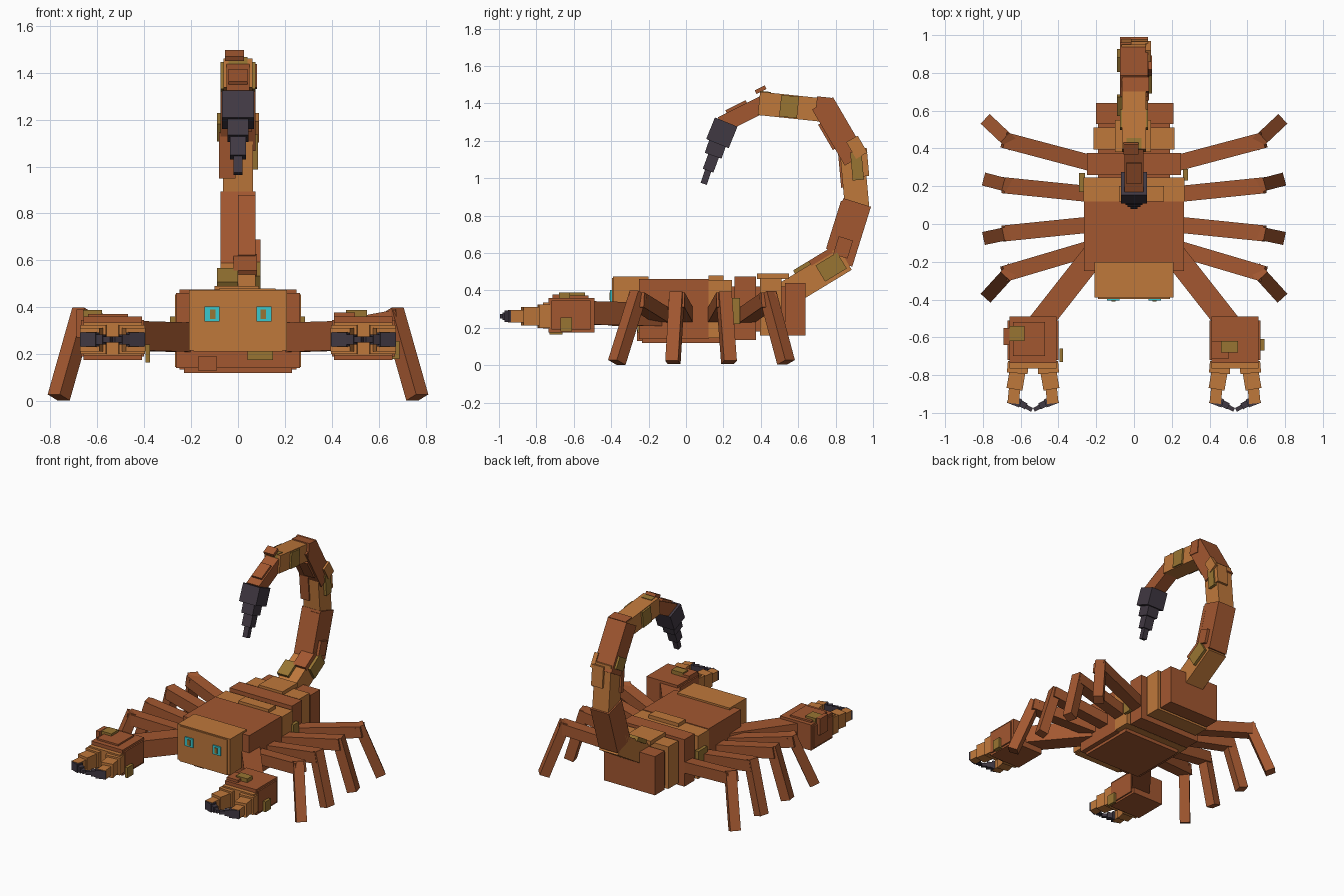
import bpy
from mathutils import Vector, Matrix

if "Cube" in bpy.data.objects:
    bpy.data.objects.remove(bpy.data.objects["Cube"])


def material(name, rgb):
    m = bpy.data.materials.new(name)
    lin = [((c / 255 + 0.055) / 1.055) ** 2.4 for c in rgb]
    m.diffuse_color = (*lin, 1)
    m.use_nodes = True
    m.node_tree.nodes["Principled BSDF"].inputs["Base Color"].default_value = m.diffuse_color
    return m


BROWN = material("brown", (162, 87, 48))
ORANGE = material("orange", (191, 120, 59))
OLIVE = material("olive", (152, 117, 50))
DARK = material("dark", (64, 56, 66))
CYAN = material("cyan", (56, 200, 206))


def solid(name, matrix, mat):
    """Unit cube moved into place by a matrix."""
    v = [matrix @ Vector((x, y, z)) for x in (-.5, .5) for y in (-.5, .5) for z in (-.5, .5)]
    f = [(0, 1, 3, 2), (4, 6, 7, 5), (0, 4, 5, 1), (2, 3, 7, 6), (0, 2, 6, 4), (1, 5, 7, 3)]
    me = bpy.data.meshes.new(name)
    me.from_pydata([tuple(p) for p in v], [], f)
    me.materials.append(mat)
    ob = bpy.data.objects.new(name, me)
    bpy.context.collection.objects.link(ob)


def box(name, x, y, z, mat):
    """Box from (low, high) ranges."""
    lo, hi = zip(*(sorted(r) for r in (x, y, z)))
    c = (Vector(lo) + Vector(hi)) / 2
    s = Vector(hi) - Vector(lo)
    solid(name, Matrix.Translation(c) @ Matrix.Diagonal((*s, 1)), mat)


def beam(name, p, q, w, h, mat, side=None, u=0, v=0):
    """Box running from p to q; u and v shift it sideways and along its normal."""
    p, q = Vector(p), Vector(q)
    d = (q - p).normalized()
    side = Vector(side) if side else d.cross(Vector((0, 0, 1))).normalized()
    n = side.cross(d)
    m = Matrix((side * w, n * h, q - p)).transposed().to_4x4()
    solid(name, Matrix.Translation((p + q) / 2 + side * u + n * v) @ m, mat)


# Body and abdomen rings
box("body", (-.265, .265), (-.25, .12), (.14, .46), BROWN)
box("belly", (-.23, .23), (-.235, .19), (.12, .2), BROWN)
box("ring_1", (-.268, .268), (.12, .245), (.145, .455), ORANGE)
box("core", (-.19, .19), (.1, .6), (.18, .42), BROWN)
box("ring_2", (-.25, .25), (.26, .375), (.135, .475), BROWN)
box("ring_3", (-.215, .215), (.395, .51), (.16, .465), ORANGE)
box("ring_4", (-.2, .21), (.53, .64), (.16, .44), BROWN)
box("ring_plate_front", (-.08, .16), (.12, .2), (.45, .48), ORANGE)
box("ring_plate_back", (-.1, .09), (.38, .55), (.46, .49), ORANGE)
box("side_patch", (.26, .285), (.23, .29), (.22, .36), OLIVE)
box("side_patch", (-.29, -.26), (.17, .27), (.22, .36), OLIVE)
box("belly_patch", (.04, .15), (-.258, -.2), (.175, .215), OLIVE)
box("belly_patch", (-.17, -.09), (-.262, -.2), (.13, .19), BROWN)

# Head and eyes
box("head", (-.21, .21), (-.39, -.2), (.215, .473), ORANGE)
box("head_shell", (-.19, .19), (-.396, -.3), (.21, .465), ORANGE)
for s in (-1, 1):
    box("eye", (s * .078, s * .143), (-.405, -.396), (.338, .402), CYAN)
    box("eye_pupil", (s * .097, s * .12), (-.41, -.405), (.35, .39), OLIVE)

# Legs: hip, knee and foot positions along y
LEGS = [(-.12, -.265, -.37), (0, -.05, -.07), (.155, .205, .23), (.315, .445, .535)]
for s in (-1, 1):
    for hip, knee, foot in LEGS:
        beam("upper_leg", (s * .2, hip, .26), (s * .69, knee, .35), .085, .08, BROWN)
        beam("lower_leg", (s * .66, knee - (foot - knee) * .1, .385),
             (s * .765, foot, .015), .07, .068, BROWN)

    # Arms and claws
    beam("arm", (s * .18, -.12, .27), (s * .51, -.54, .28), .125, .125, BROWN)
    cx = s * .535
    box("hand", (cx - .125, cx + .125), (-.735, -.49), (.175, .36), BROWN)
    box("hand_shell", (cx - .135, cx + .135), (-.72, -.51), (.19, .345), BROWN)
    box("knuckle", (cx - .125, cx + .125), (-.765, -.7), (.195, .335), ORANGE)
    for t in (-1, 1):
        def at(off, y):
            return (cx + t * off, y, .262)
        beam("finger_base", at(.078, -.73), at(.083, -.79), .11, .125, ORANGE)
        beam("finger_middle", at(.08, -.77), at(.098, -.875), .085, .1, ORANGE)
        beam("finger_end", at(.095, -.85), at(.105, -.95), .06, .065, ORANGE)
        beam("claw_base", at(.13, -.925), at(.065, -.95), .045, .06, DARK)
        beam("claw_middle", at(.085, -.94), at(.035, -.966), .034, .042, DARK)
        beam("claw_tip", at(.05, -.96), at(.005, -.984), .022, .024, DARK)

# Plates on the claws
box("hand_patch", (-.66, -.58), (-.62, -.54), (.35, .388), OLIVE)
box("hand_patch", (.46, .55), (-.68, -.62), (.35, .388), OLIVE)
box("hand_plate", (.41, .5), (-.715, -.62), (.35, .378), BROWN)
box("hand_plate", (-.64, -.47), (-.7, -.52), (.35, .372), BROWN)
box("hand_patch", (.66, .69), (-.67, -.61), (.18, .255), OLIVE)
box("hand_patch", (-.395, -.375), (-.73, -.66), (.165, .24), OLIVE)
box("hand_plate", (-.69, -.66), (-.64, -.55), (.27, .39), BROWN)

# Tail segments: start, end, width, height, colour
X = (1, 0, 0)
TAIL = [((.52, .37), (.85, .57), .15, .14, ORANGE),
        ((.815, .55), (.915, .87), .15, .155, BROWN),
        ((.915, .84), (.885, 1.17), .13, .13, ORANGE),
        ((.905, 1.1), (.73, 1.4), .15, .13, BROWN),
        ((.77, 1.36), (.39, 1.4), .125, .125, ORANGE),
        ((.43, 1.405), (.19, 1.285), .1, .09, BROWN)]
for (y0, z0), (y1, z1), w, h, mat in TAIL:
    beam("tail_segment", (0, y0, z0), (0, y1, z1), w, h, mat, X)


def tail_plate(i, a, b, w, h, u, v, mat):
    """Plate covering part a..b of tail segment i."""
    p, q = (Vector((0, *c)) for c in TAIL[i][:2])
    beam("tail_plate", p.lerp(q, a), p.lerp(q, b), w, h, mat, X, u, v)


tail_plate(0, .3, .6, .09, .03, -.045, .075, OLIVE)
tail_plate(0, .55, .9, .1, .03, .03, .075, BROWN)
tail_plate(0, .6, .95, .03, .1, .08, 0, OLIVE)
tail_plate(1, .15, .95, .075, .03, .038, .07, BROWN)
tail_plate(1, .1, .4, .03, .08, .08, 0, BROWN)
tail_plate(2, .45, .9, .03, .06, .07, -.02, OLIVE)
tail_plate(2, .35, .95, .07, .03, -.045, .06, BROWN)
tail_plate(2, .5, .95, .09, .03, .03, -.065, ORANGE)
tail_plate(3, .1, .35, .03, .09, -.075, 0, OLIVE)
tail_plate(3, .3, .75, .08, .02, .02, .068, BROWN)
tail_plate(3, .0, .3, .03, .07, .075, -.04, ORANGE)
tail_plate(4, .45, .7, .15, .115, 0, 0, OLIVE)
tail_plate(4, .0, .2, .14, .1, .01, -.02, BROWN)
tail_plate(4, .85, 1.0, .08, .11, 0, -.012, OLIVE)
tail_plate(5, -.12, .1, .08, .022, -.015, -.075, BROWN)
tail_plate(5, .35, .8, .08, .02, 0, -.05, BROWN)

# Stinger
for name, a, b, w, h in (("stinger_base", (.215, 1.3), (.168, 1.185), .135, .13),
                         ("stinger_middle", (.18, 1.22), (.145, 1.12), .09, .095),
                         ("stinger_end", (.155, 1.14), (.118, 1.04), .07, .06),
                         ("stinger_tip", (.125, 1.06), (.095, .97), .038, .035)):
    beam(name, (0, *a), (0, *b), w, h, DARK, X)
